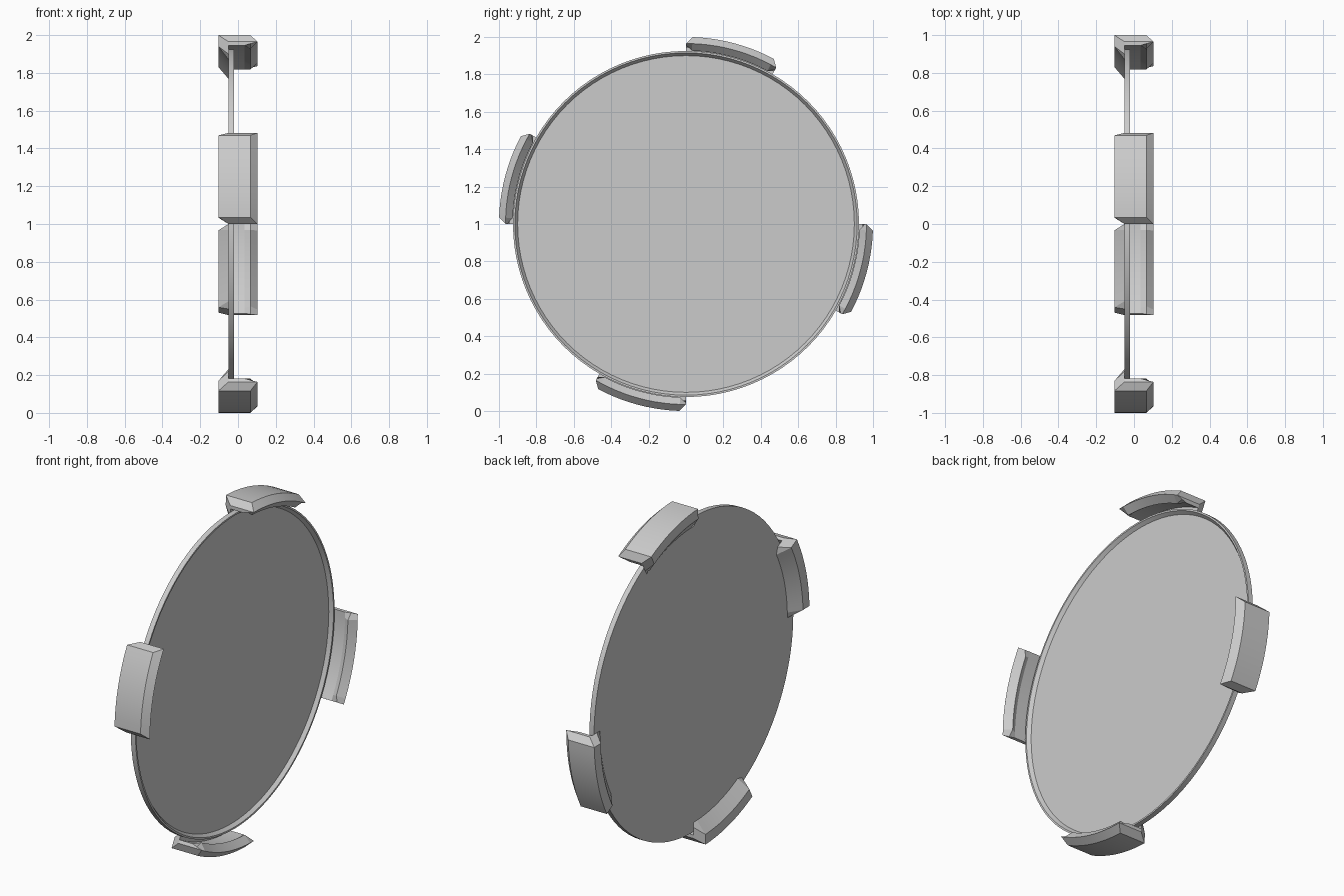
import bpy, bmesh, math

cube = bpy.data.objects.get("Cube")
if cube:
    bpy.data.objects.remove(cube, do_unlink=True)

grey = bpy.data.materials.new("light grey")
grey.use_nodes = True
grey.diffuse_color = (0.6, 0.6, 0.6, 1)
grey.node_tree.nodes["Principled BSDF"].inputs["Base Color"].default_value = grey.diffuse_color


def loft(name, rings, closed):
    """Skin (radius, x) sections placed at angles around the x axis."""
    bm = bmesh.new()
    rows = [[bm.verts.new((x, r * math.sin(a), 1 + r * math.cos(a))) for r, x in section]
            for a, section in rings]
    n = len(rows[0])
    pairs = list(zip(rows, rows[1:]))
    if closed:
        pairs.append((rows[-1], rows[0]))
    for p, q in pairs:
        for i in range(n if not closed else n - 1):
            j = (i + 1) % n
            bm.faces.new((p[i], p[j], q[j], q[i]))
    if closed:
        # flat discs on both sides
        bm.faces.new([row[0] for row in rows])
        bm.faces.new([row[-1] for row in rows])
    else:
        # clip ends
        bm.faces.new(rows[0])
        bm.faces.new(rows[-1])
    bmesh.ops.remove_doubles(bm, verts=bm.verts, dist=0.0005)
    bmesh.ops.recalc_face_normals(bm, faces=bm.faces)
    mesh = bpy.data.meshes.new(name)
    bm.to_mesh(mesh)
    bm.free()
    mesh.materials.append(grey)
    obj = bpy.data.objects.new(name, mesh)
    bpy.context.collection.objects.link(obj)
    bpy.ops.object.select_all(action='DESELECT')
    obj.select_set(True)
    bpy.context.view_layer.objects.active = obj
    bpy.ops.object.shade_smooth_by_angle(angle=math.radians(20))


# Shallow dish: flat back, raised rim with a sloped inner edge
dish = [(0.925, -0.05), (0.925, -0.02), (0.915, -0.02), (0.9, -0.04)]
SEGMENTS = 96
loft("round_plate", [(math.tau * i / SEGMENTS, dish) for i in range(SEGMENTS)], True)

# Clip section: outer wall, front catch ridge, back lip; ends taper in
body = [(1, -0.103), (1, 0.066), (0.965, 0.103), (0.927, 0.066),
        (0.945, 0.035), (0.945, -0.05), (0.87, -0.05), (0.94, -0.103)]
tip = [(0.965, -0.05), (0.965, 0.103), (0.965, 0.103), (0.955, 0.066),
       (0.945, 0.035), (0.945, -0.05), (0.87, -0.05), (0.9, -0.05)]
STEPS = 10
for k, side in enumerate(("top", "back", "bottom", "front")):
    start = 90 * k
    rings = [(math.radians(start), tip)]
    rings += [(math.radians(start + 2 + 26 * i / STEPS), body) for i in range(STEPS + 1)]
    rings.append((math.radians(start + 30), tip))
    loft(side + "_clip", rings, False)
